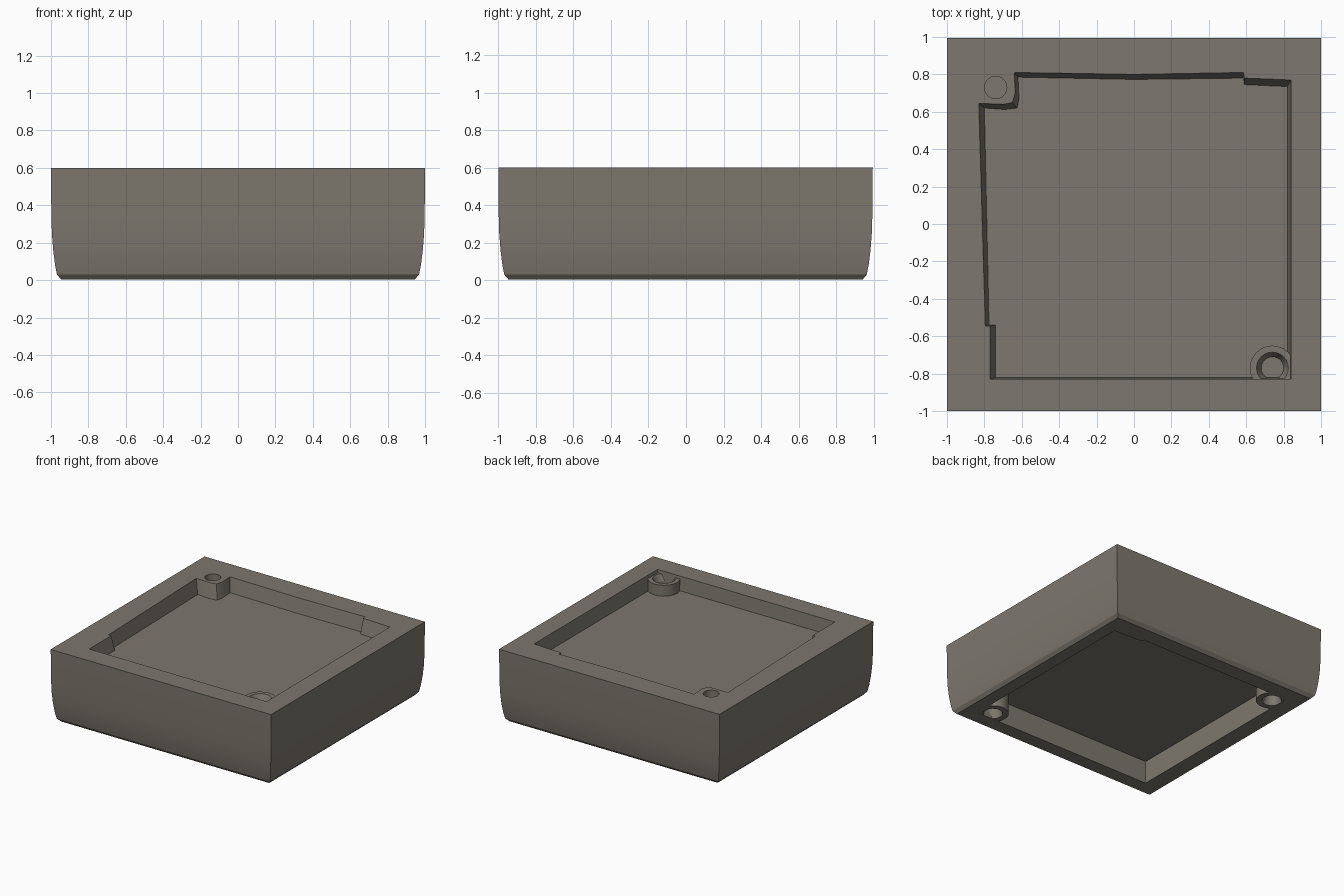
import bpy, bmesh, math

if "Cube" in bpy.data.objects:
    bpy.data.objects.remove(bpy.data.objects["Cube"])

stone = bpy.data.materials.new("warm grey stone")
stone.diffuse_color = (0.205, 0.187, 0.157, 1)
stone.use_nodes = True
stone.node_tree.nodes["Principled BSDF"].inputs["Base Color"].default_value = stone.diffuse_color


def loft(name, rings):
    """Closed solid through rings of equal point count, bottom to top."""
    bm = bmesh.new()
    loops = [[bm.verts.new(p) for p in r] for r in rings]
    n = len(loops[0])
    for a, b in zip(loops, loops[1:]):
        for i in range(n):
            j = (i + 1) % n
            bm.faces.new((a[i], a[j], b[j], b[i]))
    bm.faces.new(loops[0][::-1])
    bm.faces.new(loops[-1])
    bmesh.ops.recalc_face_normals(bm, faces=bm.faces)
    me = bpy.data.meshes.new(name)
    bm.to_mesh(me)
    bm.free()
    me.materials.append(stone)
    ob = bpy.data.objects.new(name, me)
    bpy.context.collection.objects.link(ob)
    return ob


def square(r, z):
    return [(-r, -r, z), (r, -r, z), (r, r - .005, z), (-r, r - .005, z)]


def flat(outline, z):
    return [(x, y, z) for x, y in outline]


def circle(c, r, z, n=24):
    return [(c[0] + r * math.cos(2 * math.pi * i / n),
             c[1] + r * math.sin(2 * math.pi * i / n), z) for i in range(n)]


def cut(body, cutter):
    cutter.hide_render = True
    m = body.modifiers.new("cut", 'BOOLEAN')
    m.operation = 'DIFFERENCE'
    m.solver = 'EXACT'
    m.object = cutter
    bpy.context.view_layer.objects.active = body
    bpy.ops.object.modifier_apply(modifier=m.name)
    bpy.data.objects.remove(cutter)


def smooth(ob):
    bpy.ops.object.select_all(action='DESELECT')
    ob.select_set(True)
    bpy.context.view_layer.objects.active = ob
    bpy.ops.object.shade_smooth_by_angle(angle=math.radians(25))


# block with a softly tapered foot
block = loft("block", [square(r, z) for r, z in
             ((.945, .003), (.968, .03), (.978, .08), (.988, .16), (.995, .25), (.998, .35), (1, .6))])

# upper tray, leaving a square corner post
rim = [(-.77, -.83), (.84, -.83), (.84, .77), (.59, .78), (.585, .81), (0, .80),
       (-.64, .81), (-.635, .70), (-.65, .65), (-.70, .64), (-.83, .645), (-.795, -.545), (-.77, -.545)]
floor = [(-.74, -.82), (.82, -.82), (.82, .735), (.59, .745), (.585, .78), (0, .773),
         (-.62, .785), (-.615, .67), (-.625, .62), (-.69, .612), (-.80, .62), (-.775, -.54), (-.74, -.54)]
cut(block, loft("tray_cutter", [flat(floor, .485), flat(rim, .6), flat(rim, .7)]))

# lower tray
under = [(-.81, -.83), (.84, -.83), (.84, .775), (.59, .785), (.58, .81), (-.81, .81)]
cut(block, loft("under_cutter", [flat(under, -.1), flat(under, .19)]))

# pin hole in the corner post
post, socket = (-.74, .73), (.74, -.77)
cut(block, loft("hole_cutter", [circle(post, .06, .5), circle(post, .06, .7)]))
smooth(block)


# round sockets with a flared hole
def boss(name, c, base, tip, hole, flare):
    s = 1 if tip > base else -1
    ob = loft(name, [circle(c, .12, base), circle(c, .12, tip), circle(c, flare, tip),
                     circle(c, hole, tip - .05 * s), circle(c, hole, tip - .08 * s)])
    smooth(ob)


boss("upper_socket", socket, .45, .575, .06, .085)
boss("lower_socket_front", socket, .2, .004, .06, .075)
boss("lower_socket_back", post, .2, .004, .06, .075)
